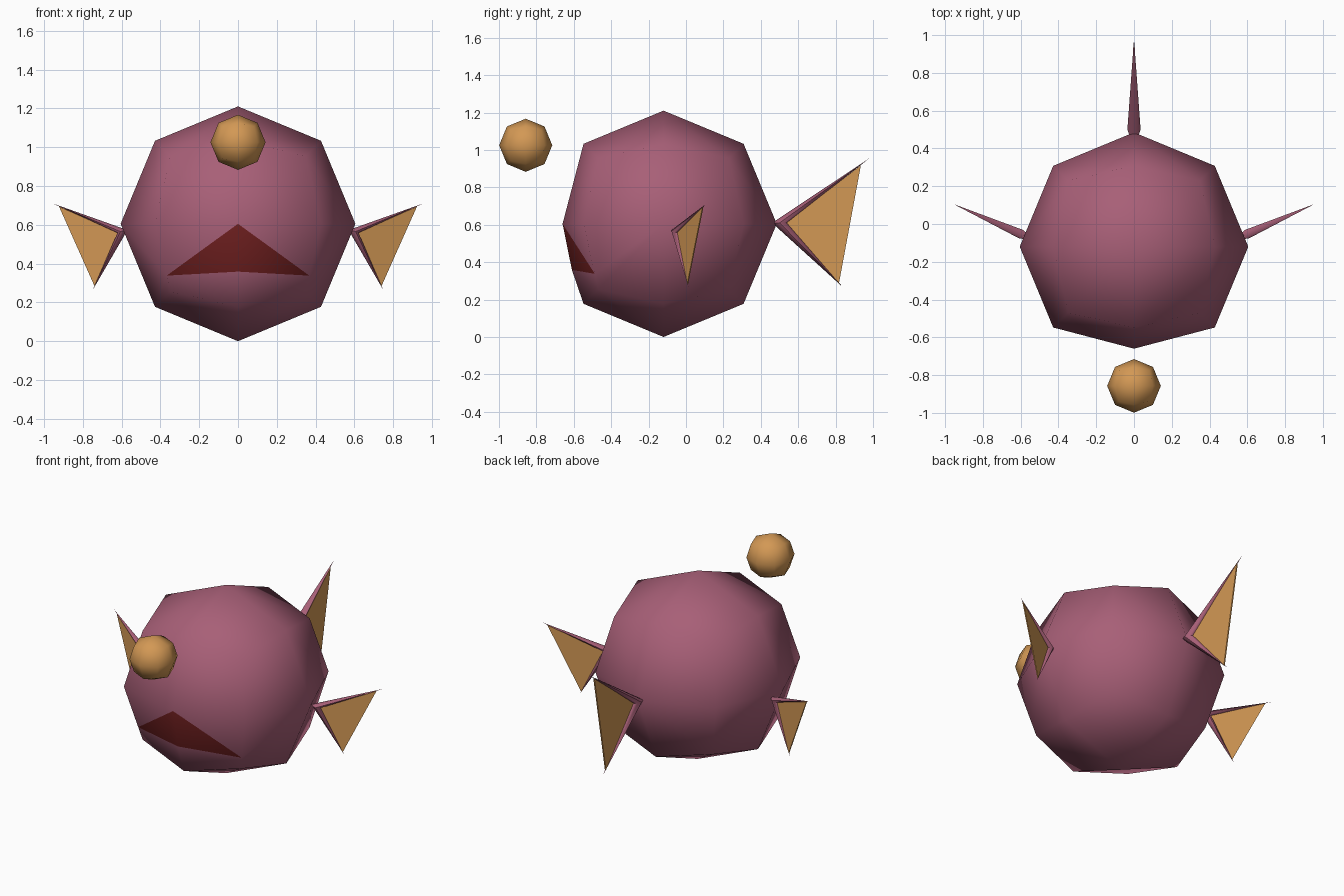
import bpy, bmesh, math
from mathutils import Vector, Matrix

if "Cube" in bpy.data.objects:
    bpy.data.objects.remove(bpy.data.objects["Cube"])


def material(name, rgb):
    m = bpy.data.materials.new(name)
    m.diffuse_color = (*rgb, 1)
    m.use_nodes = True
    m.node_tree.nodes["Principled BSDF"].inputs["Base Color"].default_value = m.diffuse_color
    return m


PINK = material("dusky pink", (0.39, 0.115, 0.185))
ORANGE = material("soft orange", (0.65, 0.315, 0.09))
RED = material("dark red", (0.16, 0.014, 0.014))


def finish(bm, name, mats, angle=None):
    bmesh.ops.recalc_face_normals(bm, faces=bm.faces[:])
    mesh = bpy.data.meshes.new(name)
    bm.to_mesh(mesh)
    bm.free()
    for m in mats:
        mesh.materials.append(m)
    ob = bpy.data.objects.new(name, mesh)
    bpy.context.collection.objects.link(ob)
    mesh.shade_smooth()
    if angle:
        bpy.ops.object.select_all(action='DESELECT')
        ob.select_set(True)
        bpy.context.view_layer.objects.active = ob
        bpy.ops.object.shade_smooth_by_angle(angle=math.radians(angle))
    return ob


def cube_sphere(radius, centre):
    """Once-subdivided cube pushed out to a sphere."""
    bm = bmesh.new()
    bmesh.ops.create_cube(bm, size=2)
    bmesh.ops.subdivide_edges(bm, edges=bm.edges[:], cuts=1, use_grid_fill=True)
    for v in bm.verts:
        v.co = Vector(centre) + v.co.normalized() * radius
    return bm


# Body, with the mouth cut into the lower front faces
CENTRE, R = Vector((0, -0.12, 0.605)), 0.605
bm = cube_sphere(R, CENTRE)


def vert_at(x, y, z):
    target = CENTRE + Vector((x, y, z)).normalized() * R
    return min(bm.verts, key=lambda v: (v.co - target).length)


def split(a, b, fac):
    edge = next(e for e in a.link_edges if e.other_vert(a) == b)
    return bmesh.utils.edge_split(edge, a, fac)[1]


def cut(a, b):
    face = next(f for f in a.link_faces if b in f.verts)
    bmesh.utils.face_split(face, a, b)


front, below = vert_at(0, -1, 0), vert_at(0, -1, -1)
sides = [(vert_at(s, -1, 0), vert_at(s, -1, -1)) for s in (1, -1)]
front.co.y = -0.66
lip = split(front, below, 0.576)
lip.co.y = -0.61
for upper, corner in sides:
    mouth_end = split(upper, corner, 0.765)
    cut(front, mouth_end)
    cut(mouth_end, lip)
    for f in bm.faces:
        if {front, mouth_end, lip} == set(f.verts):
            f.material_index = 1
finish(bm, "body", [PINK, RED])

# Floating lure ball
finish(cube_sphere(0.142, (0, -0.857, 1.025)), "lure", [ORANGE])


def fin(name, origin, yaw, pitch, scale, mirror=1):
    """Forked pair of tapered spines with a thin web between them."""
    out = Vector((math.cos(yaw), math.sin(yaw), 0))
    across = Vector((-math.sin(yaw), math.cos(yaw), 0))
    turn = Matrix.Rotation(pitch, 2)

    def place(u, v, w=0):
        p = turn @ Vector((u, v)) * scale
        q = Vector(origin) + out * p.x + across * w * scale + Vector((0, 0, p.y))
        q.x *= mirror
        return q

    # Spines share one root ring and each runs to its own tip
    bm = bmesh.new()
    n = 8
    ring = [bm.verts.new(place(0.03 + 0.04 * math.cos(k * math.tau / n), 0,
                               0.035 * math.sin(k * math.tau / n))) for k in range(n)]
    for tip in ((0.51, 0.345), (0.37, -0.345)):
        t = bm.verts.new(place(*tip))
        for k in range(n):
            bm.faces.new((ring[k], ring[(k + 1) % n], t))
    finish(bm, name + "_spines", [PINK], 50)

    # Web
    bm = bmesh.new()
    tri = ((0.06, -0.003), (0.465, 0.308), (0.348, -0.322))
    a, b = ([bm.verts.new(place(u, v, w)) for u, v in tri] for w in (0.004, -0.004))
    bm.faces.new(a)
    bm.faces.new(b[::-1])
    for k in range(3):
        j = (k + 1) % 3
        bm.faces.new((a[k], b[k], b[j], a[j]))
    finish(bm, name + "_web", [ORANGE], 30)


# Tail and the two side fins
fin("tail", (0, 0.47, 0.61), math.radians(90), 0, 1)
for label, s in (("right", 1), ("left", -1)):
    fin(label + "_fin", (0.577, -0.063, 0.571), math.radians(24),
        math.radians(-15.5), 0.71, s)
